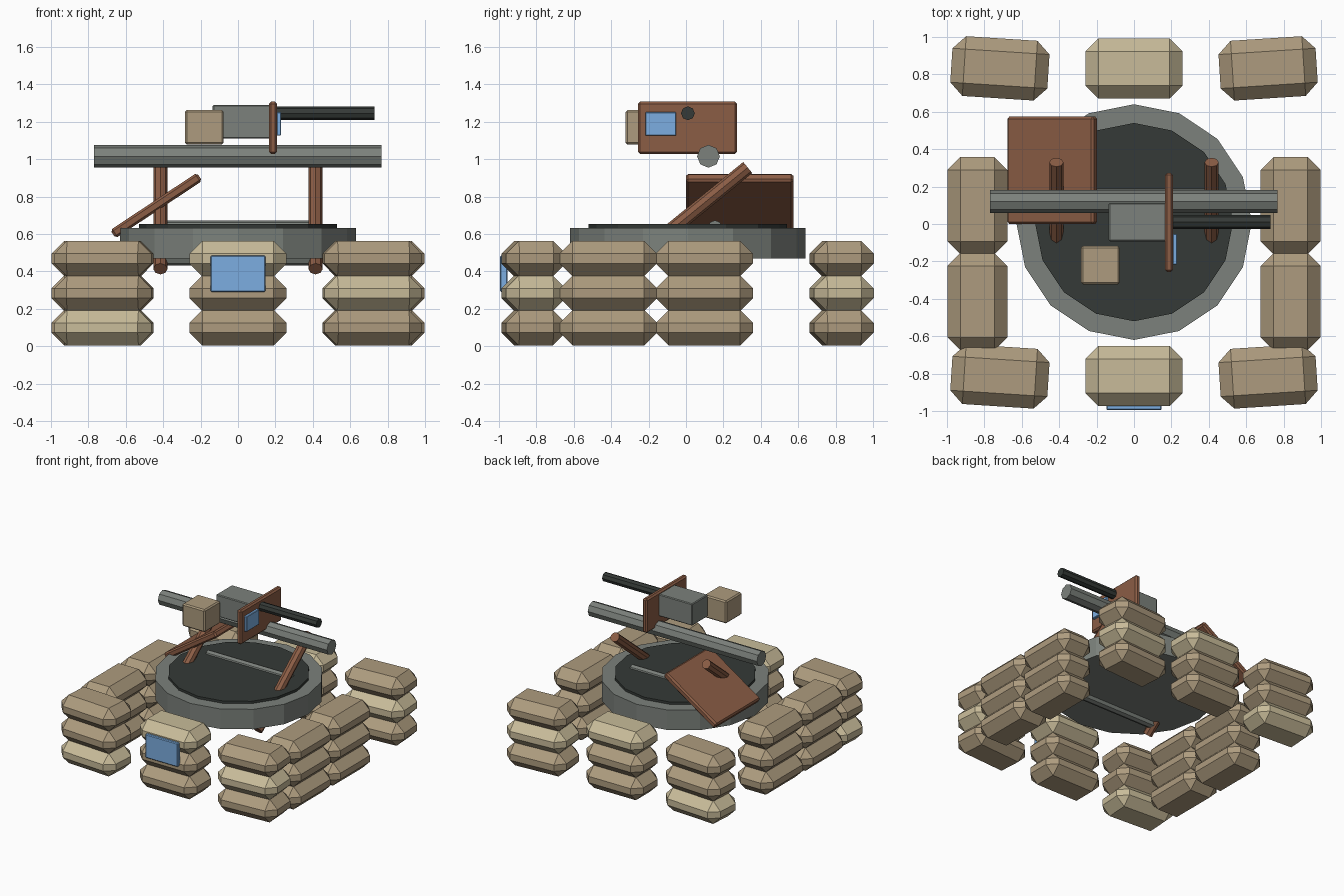
import bpy, math
from mathutils import Vector

if "Cube" in bpy.data.objects:
    bpy.data.objects.remove(bpy.data.objects["Cube"])


def material(name, rgb):
    m = bpy.data.materials.new(name)
    m.diffuse_color = (*rgb, 1)
    m.use_nodes = True
    m.node_tree.nodes["Principled BSDF"].inputs["Base Color"].default_value = m.diffuse_color
    return m


SAND = material("sand", (0.42, 0.33, 0.21))
PALE = material("pale_sand", (0.58, 0.50, 0.32))
RUST = material("rust", (0.26, 0.11, 0.06))
GLASS = material("blue_glass", (0.20, 0.42, 0.75))
DARK = material("dark_metal", (0.035, 0.042, 0.038))
STEEL = material("steel", (0.20, 0.22, 0.20))


def finish(name, mat, bevel=0):
    o = bpy.context.object
    o.name = name
    o.data.materials.append(mat)
    if bevel:
        b = o.modifiers.new("bevel", "BEVEL")
        b.width, b.segments = bevel, 1
    return o


def box(name, loc, size, mat, bevel=0.0, rot=(0, 0, 0)):
    bpy.ops.mesh.primitive_cube_add(size=1, location=loc, rotation=[math.radians(a) for a in rot])
    o = bpy.context.object
    # scale the mesh itself so bevels stay even
    for v in o.data.vertices:
        v.co = Vector([c * s for c, s in zip(v.co, size)])
    return finish(name, mat, bevel)


def rod(name, a, b, r, mat, sides=8):
    a, b = Vector(a), Vector(b)
    d = b - a
    bpy.ops.mesh.primitive_cylinder_add(vertices=sides, radius=r, depth=d.length, location=(a + b) / 2,
                                        rotation=d.to_track_quat('Z', 'Y').to_euler())
    return finish(name, mat)


# Sandbag wall: stacks of three, (x, y, turn, pale layer)
stacks = [(0, -0.813, 0, 2), (0, 0.832, 0, 2)]
for s in (-1, 1):
    pale = 0 if s < 0 else 1
    stacks += [(s * 0.717, -0.815, s * 3.7, pale), (s * 0.717, 0.832, s * 3.7, pale),
               (s * 0.837, 0.098, 90, -1), (s * 0.837, -0.415, 90, -1)]
for i, (x, y, turn, pale) in enumerate(stacks):
    for k in range(3):
        box(f"sandbag_{i}_{k}", (x, y, 0.098 + 0.185 * k), (0.52, 0.32, 0.19),
            PALE if k == pale else SAND, 0.069, (0, 0, turn))

# Blue plate on the front bags
box("front_plate", (0, -0.975, 0.387), (0.295, 0.04, 0.195), GLASS, 0.006)

# Turntable with dark deck
rod("turntable_ring", (0, 0.01, 0.468), (0, 0.01, 0.632), 0.63, STEEL, 16)
rod("turntable_deck", (0, 0.01, 0.60), (0, 0.01, 0.652), 0.53, DARK, 16)

# Raked support legs and their cross bars
for s, side in ((-1, "left"), (1, "right")):
    rod(f"{side}_leg", (s * 0.415, -0.335, 0.413), (s * 0.415, 0.33, 0.955), 0.038, RUST)
rod("upper_cross_bar", (-0.38, 0.155, 0.635), (0.38, 0.155, 0.635), 0.038, STEEL)
rod("lower_cross_bar", (-0.40, -0.27, 0.47), (0.40, -0.27, 0.47), 0.038, STEEL)

# Main horizontal beam
rod("main_beam", (-0.77, 0.12, 1.015), (0.767, 0.12, 1.015), 0.061, STEEL)

# Gun: receiver, barrel, shield, sight window, ammunition box
box("receiver", (0.03, 0.01, 1.2), (0.33, 0.205, 0.18), STEEL, 0.006)
rod("barrel", (0.15, 0.01, 1.245), (0.73, 0.01, 1.245), 0.037, DARK)
box("shield", (0.187, 0.008, 1.167), (0.044, 0.53, 0.28), RUST, 0.012)
box("shield_window", (0.218, -0.135, 1.188), (0.024, 0.165, 0.125), GLASS, 0.004)
box("ammunition_box", (-0.18, -0.22, 1.17), (0.207, 0.205, 0.185), SAND, 0.01)

# Leaning armour plate
box("leaning_plate", (-0.437, 0.287, 0.752), (0.555, 0.575, 0.052), RUST, 0.012, (0, -33.5, 0))
